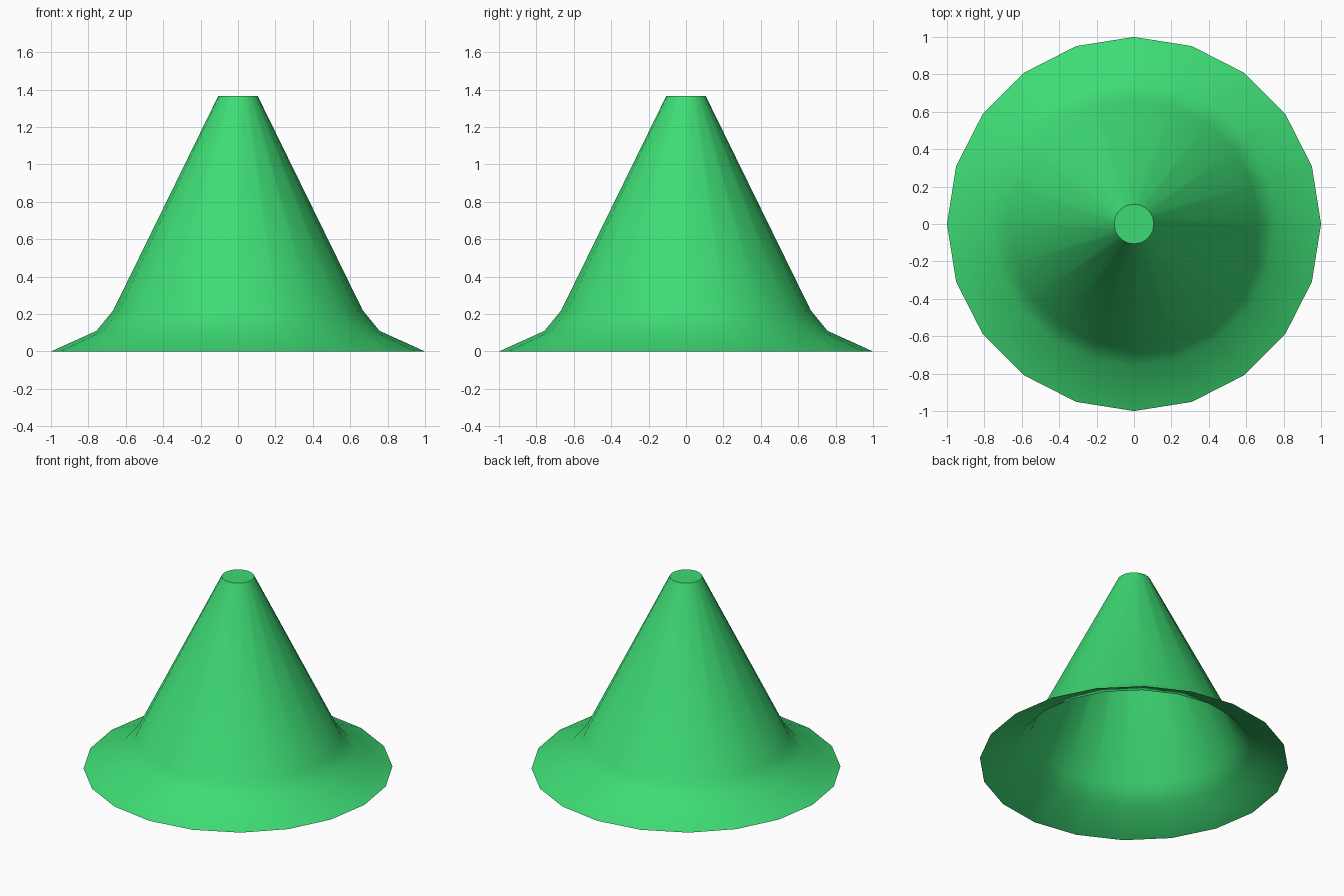
import bpy, math

if "Cube" in bpy.data.objects:
    bpy.data.objects.remove(bpy.data.objects["Cube"])

green = bpy.data.materials.new("bright green")
green.diffuse_color = (0.048, 0.71, 0.175, 1)
green.use_nodes = True
green.node_tree.nodes["Principled BSDF"].inputs["Base Color"].default_value = green.diffuse_color

# Profile of the flared cone (radius, height), swept round 20 sides
SIDES = 20
profile = [(1.0, 0.0), (0.757, 0.11), (0.667, 0.22), (0.106, 1.365)]
verts = [(r * math.cos(2 * math.pi * i / SIDES), r * math.sin(2 * math.pi * i / SIDES), z)
         for r, z in profile for i in range(SIDES)]
faces = []
for k in range(len(profile) - 1):
    for i in range(SIDES):
        j = (i + 1) % SIDES
        a, b = k * SIDES, (k + 1) * SIDES
        faces.append((a + i, a + j, b + j, b + i))

# Flat cap on top; the underside stays open
top = (len(profile) - 1) * SIDES
faces.append(tuple(range(top, top + SIDES)))

mesh = bpy.data.meshes.new("flared_cone")
mesh.from_pydata(verts, [], faces)
mesh.materials.append(green)
cone = bpy.data.objects.new("flared_cone", mesh)
bpy.context.collection.objects.link(cone)

# Smooth sides with a sharp rim at the cap
bpy.context.view_layer.objects.active = cone
cone.select_set(True)
bpy.ops.object.shade_smooth_by_angle(angle=math.radians(40))
